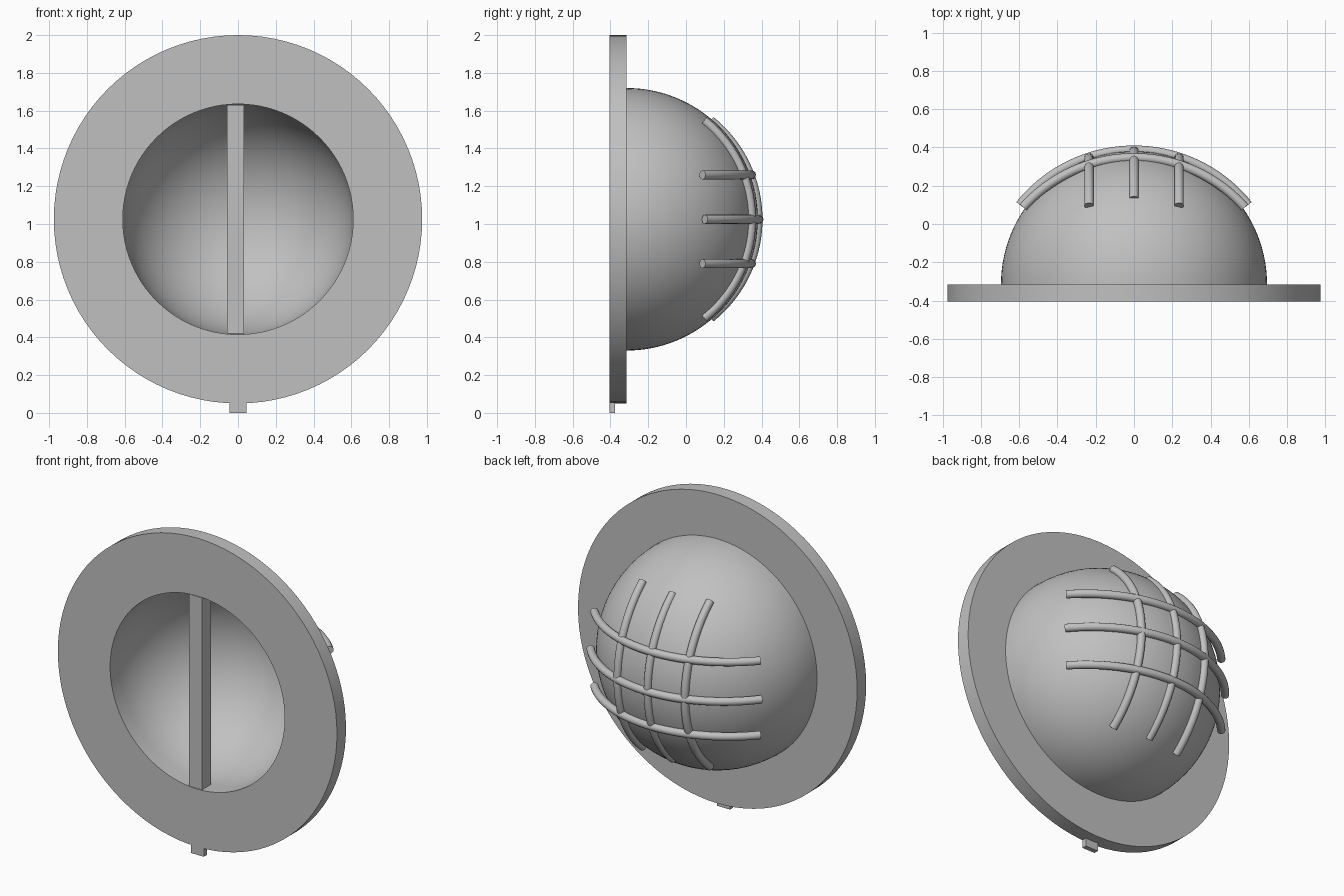
import bpy, bmesh
from math import sin, cos, pi, radians
from mathutils import Vector, Matrix

cube = bpy.data.objects.get("Cube")
if cube:
    bpy.data.objects.remove(cube, do_unlink=True)

grey = bpy.data.materials.new("satin grey")
grey.use_nodes = True
COLOUR = (0.53, 0.53, 0.53, 1)
grey.diffuse_color = COLOUR
grey.node_tree.nodes["Principled BSDF"].inputs["Base Color"].default_value = COLOUR

CZ = 1.025                    # height of the plate centre
FRONT, BACK = -0.405, -0.315  # plate faces
PLATE_R, HOLE_R, BOWL_R = 0.975, 0.61, 0.695


def finish(name, bm, smooth=True):
    bmesh.ops.recalc_face_normals(bm, faces=bm.faces)
    mesh = bpy.data.meshes.new(name)
    bm.to_mesh(mesh)
    bm.free()
    mesh.materials.append(grey)
    obj = bpy.data.objects.new(name, mesh)
    bpy.context.collection.objects.link(obj)
    if smooth:
        bpy.ops.object.select_all(action='DESELECT')
        obj.select_set(True)
        bpy.context.view_layer.objects.active = obj
        bpy.ops.object.shade_smooth_by_angle(angle=radians(35))
    return obj


def lathe(name, profile, steps=96):
    """Revolve (radius, y) points about the plate's axis."""
    bm = bmesh.new()
    verts = [bm.verts.new((r, y, CZ)) for r, y in profile]
    edges = [bm.edges.new(pair) for pair in zip(verts, verts[1:])]
    bmesh.ops.spin(bm, geom=verts + edges, cent=(0, 0, CZ), axis=(0, 1, 0),
                   angle=2 * pi, steps=steps, use_merge=False)
    bmesh.ops.remove_doubles(bm, verts=bm.verts, dist=0.0005)
    return finish(name, bm)


def box(name, low, high):
    low, high = Vector(low), Vector(high)
    bm = bmesh.new()
    bmesh.ops.create_cube(bm, size=1, matrix=Matrix.Translation((low + high) / 2)
                          @ Matrix.Diagonal((*(high - low), 1)))
    return finish(name, bm, smooth=False)


def rod(name, centre, side, radius, half_angle, thick=0.024, steps=36, sides=16):
    """Round rod bent in an arc over the back, in the plane of side and y."""
    bm = bmesh.new()
    back = Vector((0, 1, 0))
    across = side.cross(back)
    rings = []
    for i in range(steps + 1):
        a = half_angle * (2 * i / steps - 1)
        out = side * sin(a) + back * cos(a)
        ring = []
        for j in range(sides):
            b = 2 * pi * j / sides
            ring.append(bm.verts.new(centre + out * (radius + thick * cos(b))
                                     + across * thick * sin(b)))
        rings.append(ring)
    for r0, r1 in zip(rings, rings[1:]):
        for j in range(sides):
            k = (j + 1) % sides
            bm.faces.new((r0[j], r0[k], r1[k], r1[j]))
    bm.faces.new(rings[0])
    bm.faces.new(rings[-1])
    return finish(name, bm)


# Flat ring plate and hollow hemispherical bowl in one turned body
quarter = [pi / 2 * i / 32 for i in range(33)]
outer = [(BOWL_R * cos(a), BACK + BOWL_R * sin(a)) for a in quarter]
inner = [(HOLE_R * cos(a), BACK + HOLE_R * sin(a)) for a in reversed(quarter)]
rim = [(HOLE_R, FRONT), (PLATE_R, FRONT), (PLATE_R, BACK)]
lathe("plate_and_bowl", rim + outer + inner + rim[:1])

# Grip bar across the opening and small tab under the plate
box("grip_bar", (-0.058, FRONT, CZ - 0.606), (0.032, BACK, CZ + 0.606))
box("bottom_tab", (-0.045, FRONT, 0), (0.045, FRONT + 0.03, 0.06))

# Grid of bent rods over the bowl, the outer ones set a little lower
X, Z = Vector((1, 0, 0)), Vector((0, 0, 1))
for label, offset in (("first", -0.235), ("middle", 0), ("last", 0.235)):
    drop = 0.035 if offset else 0
    rod(label + "_upright_rod", Vector((offset, -0.288 - drop, CZ)),
        Z, 0.669, radians(51.3))
    flat = (0.776, -0.43, 48.2) if offset else (0.764, -0.378, 51.3)
    rod(label + "_level_rod", Vector((0, flat[1], CZ + offset)),
        X, flat[0], radians(flat[2]))
